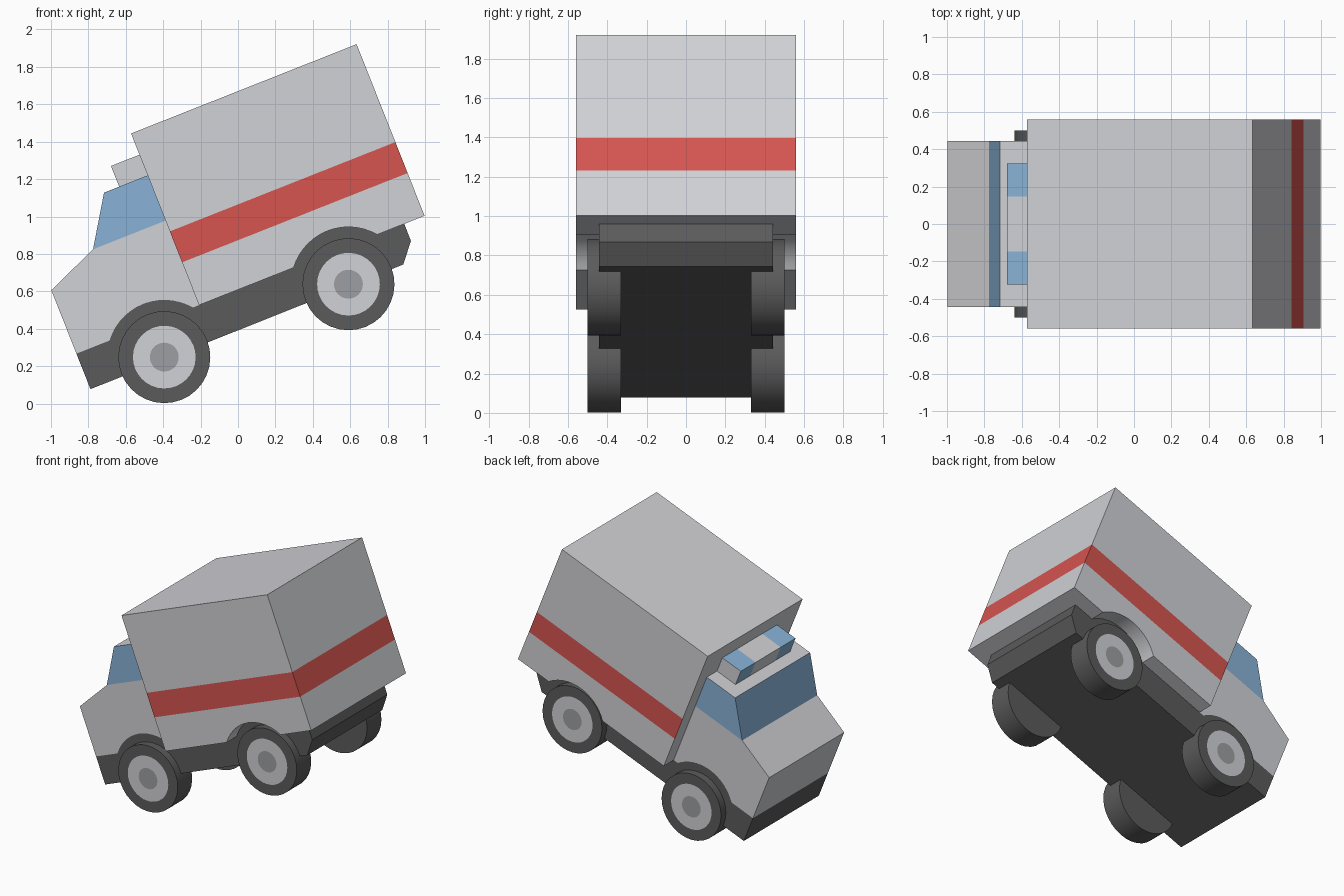
import bpy, bmesh, math
from mathutils import Matrix, Vector

cube = bpy.data.objects.get("Cube")
if cube:
    bpy.data.objects.remove(cube, do_unlink=True)


def material(name, r, g, b):
    m = bpy.data.materials.new(name)
    m.use_nodes = True
    m.diffuse_color = (r, g, b, 1)
    m.node_tree.nodes["Principled BSDF"].inputs["Base Color"].default_value = (r, g, b, 1)
    return m


GREY = material("body_grey", 0.64, 0.645, 0.675)
RED = material("stripe_red", 0.67, 0.09, 0.08)
BLUE = material("glass_blue", 0.25, 0.45, 0.68)
DARK = material("chassis_dark", 0.105, 0.105, 0.105)
HUB = material("hub_grey", 0.34, 0.345, 0.36)

# The van is modelled level with its nose towards -x, then pitched nose-down
PITCH = Matrix.Rotation(math.radians(-21.6), 4, 'Y')
SILL = 0.566                      # height where body meets chassis
AXLE_Z = 0.376
FRONT_X, REAR_X = -0.275, 0.784
ARCH_R = 0.306
CAB_W, BOX_W = 0.443, 0.56        # half widths


def arch(x, steps=14):
    """Wheel arch points above the sill, from nose side to tail side."""
    start = math.asin((SILL - AXLE_Z) / ARCH_R)
    angles = [math.pi - start - (math.pi - 2 * start) * i / steps for i in range(steps + 1)]
    return [(x + ARCH_R * math.cos(a), AXLE_Z + ARCH_R * math.sin(a)) for a in angles]


def finish(name, bm, mats, rule=None):
    bmesh.ops.recalc_face_normals(bm, faces=bm.faces)
    bm.normal_update()
    if rule:
        for f in bm.faces:
            f.material_index = rule(f.calc_center_median(), f.normal)
    bm.transform(PITCH)
    mesh = bpy.data.meshes.new(name)
    bm.to_mesh(mesh)
    bm.free()
    for m in mats:
        mesh.materials.append(m)
    ob = bpy.data.objects.new(name, mesh)
    bpy.context.collection.objects.link(ob)
    bpy.ops.object.select_all(action='DESELECT')
    ob.select_set(True)
    bpy.context.view_layer.objects.active = ob
    bpy.ops.object.shade_smooth_by_angle(angle=math.radians(30))
    return ob


def extrude_profile(points, half_width):
    """Side profile (x, z) extruded across the width."""
    bm = bmesh.new()
    face = bm.faces.new([bm.verts.new((x, -half_width, z)) for x, z in points])
    new = bmesh.ops.extrude_face_region(bm, geom=[face])["geom"]
    verts = [v for v in new if isinstance(v, bmesh.types.BMVert)]
    bmesh.ops.translate(bm, verts=verts, vec=(0, 2 * half_width, 0))
    return bm


def slice_at(bm, co, normal):
    geom = bm.verts[:] + bm.edges[:] + bm.faces[:]
    bmesh.ops.bisect_plane(bm, geom=geom, plane_co=co, plane_no=normal)


# Chassis with bumpers and the dark wheel wells
chassis = extrude_profile(
    [(-0.705, 0.362), (-0.705, SILL)] + arch(FRONT_X) + arch(REAR_X)
    + [(1.18, SILL), (1.18, 0.468), (1.095, 0.366)], CAB_W)
finish("chassis", chassis, [DARK])

# Cab with windscreen and side windows
WINDOW_Z = 1.052
cab = extrude_profile(
    [(-0.705, 0.931), (-0.705, SILL)] + arch(FRONT_X)
    + [(0, SILL), (0, 1.312), (-0.251, 1.312), (-0.417, WINDOW_Z)], CAB_W)
slice_at(cab, (0, 0, WINDOW_Z), (0, 0, 1))
finish("cab", cab, [GREY, BLUE],
       lambda c, n: int(c.z > WINDOW_Z + 0.01 and n.z < 0.9 and n.x < 0.5))

# Cargo box with a stripe around the sides and tail
STRIPE = (0.812, 0.99)
box = extrude_profile(
    [(0, 1.553), (0, SILL)] + arch(REAR_X) + [(1.297, SILL), (1.297, 1.553)], BOX_W)
for z in STRIPE:
    slice_at(box, (0, 0, z), (0, 0, 1))
finish("cargo_box", box, [GREY, RED],
       lambda c, n: int(STRIPE[0] < c.z < STRIPE[1] and n.x > -0.5))

# Light bar with a blue lamp at each end
LAMP_Y = 0.148
bar = extrude_profile([(-0.164, 1.312), (0, 1.312), (0, 1.431), (-0.164, 1.431)], 0.323)
for y in (-LAMP_Y, LAMP_Y):
    slice_at(bar, (0, y, 0), (0, 1, 0))
finish("light_bar", bar, [GREY, BLUE],
       lambda c, n: int(abs(c.y) > LAMP_Y and abs(n.y) < 0.5))

# Wheels with inset rims and hubs on the outer face
TYRE_R, RIM_R, HUB_R = 0.246, 0.168, 0.078
for end, x in (("front", FRONT_X), ("rear", REAR_X)):
    for side, label in ((1, "left"), (-1, "right")):
        bm = bmesh.new()
        bmesh.ops.create_cone(bm, cap_ends=True, segments=32,
                              radius1=TYRE_R, radius2=TYRE_R, depth=0.17)
        bm.normal_update()
        cap = max(bm.faces, key=lambda f: f.calc_center_median().z)
        for thickness, index in ((TYRE_R - RIM_R, 1), (RIM_R - HUB_R, 2)):
            bmesh.ops.inset_region(bm, faces=[cap], thickness=thickness, use_even_offset=True)
            cap.material_index = index
        bm.transform(Matrix.Translation(Vector((x, side * 0.415, AXLE_Z)))
                     @ Matrix.Rotation(-side * math.pi / 2, 4, 'X'))
        # Ring colour follows distance from the axle on the outer face

        for f in bm.faces:
            if abs(f.calc_center_median().y) > 0.49 and f is not cap:
                reach = max(math.hypot(v.co.x - x, v.co.z - AXLE_Z) for v in f.verts)
                f.material_index = int(reach < RIM_R + 0.01)
        finish(f"{end}_{label}_wheel", bm, [DARK, GREY, HUB])
